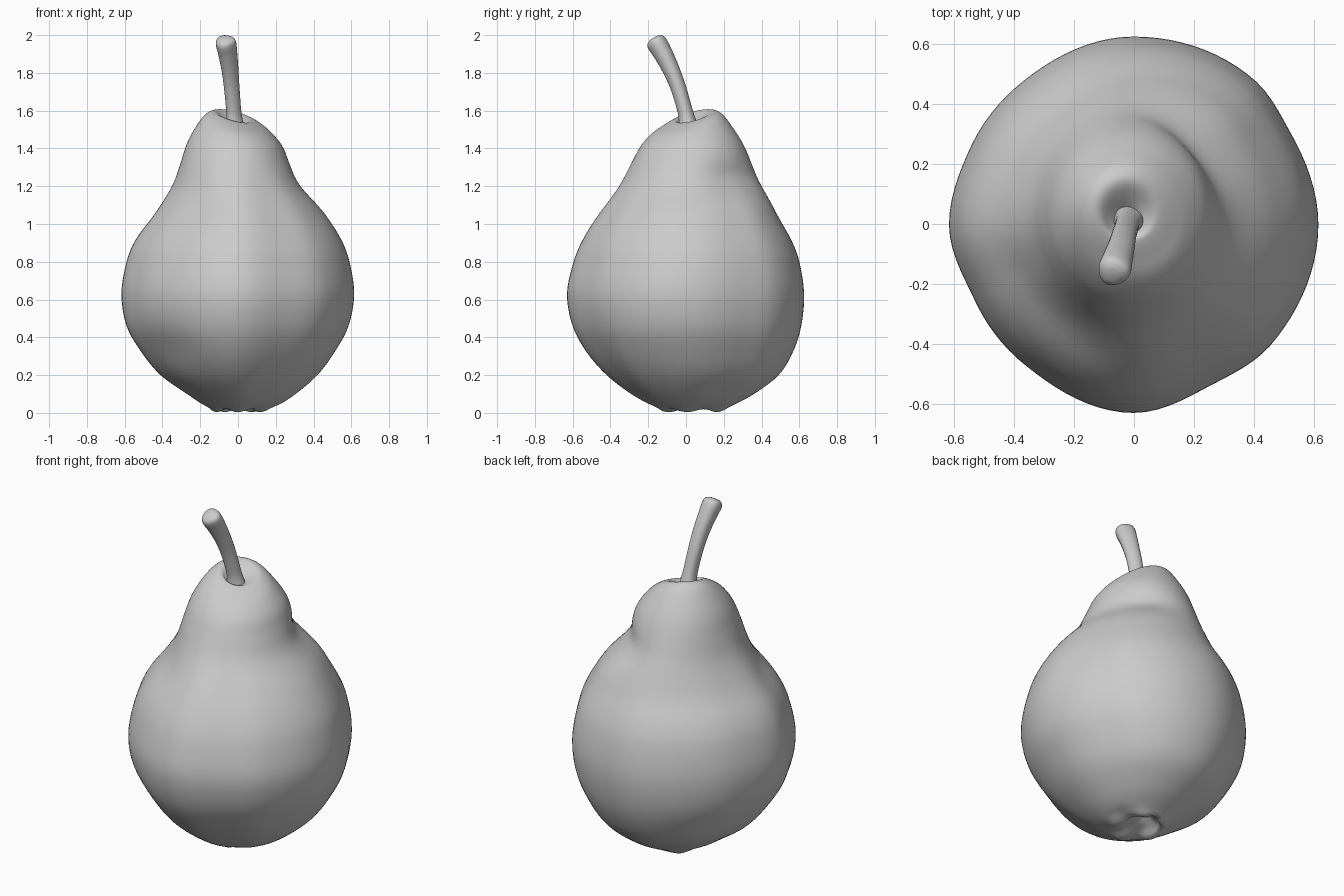
import bpy, bmesh, math
from mathutils import Vector

if "Cube" in bpy.data.objects:
    bpy.data.objects.remove(bpy.data.objects["Cube"])

SEG = 96


def loft(name, rings):
    """Skin a list of closed rings and cap both ends."""
    bm = bmesh.new()
    loops = [[bm.verts.new(p) for p in r] for r in rings]
    n = len(loops[0])
    for a, b in zip(loops, loops[1:]):
        for i in range(n):
            j = (i + 1) % n
            bm.faces.new((a[i], a[j], b[j], b[i]))
    bm.faces.new(loops[0][::-1])
    bm.faces.new(loops[-1])
    bmesh.ops.recalc_face_normals(bm, faces=bm.faces)
    me = bpy.data.meshes.new(name)
    bm.to_mesh(me)
    bm.free()
    me.shade_smooth()
    ob = bpy.data.objects.new(name, me)
    bpy.context.collection.objects.link(ob)
    return ob


def spline(rows, sub):
    """Catmull-Rom through rows of numbers."""
    out = []
    for k in range(len(rows) - 1):
        p = [rows[min(max(k + d, 0), len(rows) - 1)] for d in (-1, 0, 1, 2)]
        for s in range(sub):
            t = s / sub
            out.append([0.5 * (2 * b + (c - a) * t + (2 * a - 5 * b + 4 * c - d) * t * t
                               + (3 * b - a - 3 * c + d) * t ** 3) for a, b, c, d in zip(*p)])
    out.append(list(rows[-1]))
    return out


def bump(deg, z, deg0, z0, wdeg, wz):
    d = (deg - deg0 + 180) % 360 - 180
    return math.exp(-(d / wdeg) ** 2 - ((z - z0) / wz) ** 2)


# Body levels: z, left, right, front, back, slope of the level
levels = [
    (0.065, -0.02, 0.03, 0.07, 0.12, 0), (0.04, -0.07, 0.07, 0.02, 0.15, 0),
    (0.008, -0.12, 0.12, -0.09, 0.19, 0), (0.04, -0.18, 0.21, -0.18, 0.25, 0),
    (0.10, -0.27, 0.305, -0.29, 0.36, 0), (0.20, -0.41, 0.42, -0.42, 0.49, 0),
    (0.32, -0.51, 0.51, -0.525, 0.565, 0), (0.46, -0.59, 0.585, -0.60, 0.61, 0),
    (0.63, -0.617, 0.615, -0.63, 0.625, 0), (0.80, -0.59, 0.59, -0.595, 0.60, 0),
    (0.92, -0.54, 0.545, -0.545, 0.555, 0), (1.05, -0.445, 0.46, -0.465, 0.48, 0),
    (1.20, -0.35, 0.335, -0.355, 0.405, 0), (1.32, -0.305, 0.275, -0.29, 0.35, 0),
    (1.42, -0.27, 0.235, -0.24, 0.30, 0.03), (1.50, -0.22, 0.18, -0.18, 0.24, 0.1),
    (1.55, -0.17, 0.13, -0.115, 0.19, 0.2), (1.57, -0.12, 0.08, -0.06, 0.14, 0.25),
    (1.545, -0.08, 0.04, -0.04, 0.08, 0.2), (1.515, -0.04, 0.0, -0.01, 0.03, 0)]

# Uneven outline seen from above: angle, radius factor
outline = [(0, 1), (30, .98), (50, 1.01), (90, 1), (128, .97), (155, .975), (180, 1),
           (205, .95), (232, .95), (270, 1), (297, .95), (320, .98), (360, 1)]


def factor(deg):
    for (a, u), (b, v) in zip(outline, outline[1:]):
        if a <= deg <= b:
            t = (deg - a) / (b - a)
            return u + (v - u) * t * t * (3 - 2 * t)


rings = []
for z, x0, x1, y0, y1, slope in spline(levels, 5):
    cx, cy = (x0 + x1) / 2, (y0 + y1) / 2
    ring = []
    for i in range(SEG):
        deg = 360 * i / SEG
        c, s = math.cos(math.radians(deg)), math.sin(math.radians(deg))
        fade = min(1, max(0, (1.35 - z) / 0.3))
        f = 1 + (factor(deg) - 1) * fade
        # Shoulder creases and the shallow dents low on the sides
        f -= 0.11 * bump(deg, z, 45, 1.25, 35, 0.08)
        f += 0.02 * bump(deg, z, 45, 1.08, 40, 0.08)
        f -= 0.05 * bump(deg, z, 228, 1.10, 30, 0.10)
        f -= 0.03 * bump(deg, z, 225, 0.33, 18, 0.13)
        dx, dy = c * (x1 - x0) / 2 * f, s * (y1 - y0) / 2 * f
        # Puckers around the blossom end
        pucker = 0.008 * (1 + math.sin(math.radians(5 * deg))) * math.exp(-((math.hypot(dx, dy) - 0.13) / 0.05) ** 2) \
            if z < 0.2 else 0
        ring.append((cx + dx, cy + dy, max(0.0, z + slope * (dy - dx) + pucker - 0.004 * (z < 0.02))))
    rings.append(ring)
loft("pear_body", rings)

# Stem: x, y, z, radius along a bent path
path = [(-0.02, 0.015, 1.49, .06), (-0.022, 0.008, 1.54, .047), (-0.025, -0.005, 1.60, .04),
        (-0.035, -0.04, 1.72, .041), (-0.045, -0.08, 1.82, .045), (-0.058, -0.125, 1.91, .051),
        (-0.066, -0.152, 1.955, .054), (-0.069, -0.164, 1.975, .046), (-0.07, -0.17, 1.985, .025)]
pts = spline(path, 4)
stem = []
for k, (x, y, z, r) in enumerate(pts):
    a, b = pts[max(k - 1, 0)], pts[min(k + 1, len(pts) - 1)]
    t = (Vector(b[:3]) - Vector(a[:3])).normalized()
    u = Vector((0, 1, 0)).cross(t).normalized()
    v = t.cross(u)
    stem.append([Vector((x, y, z)) + r * (u * math.cos(q) + v * math.sin(q)) *
                 (1 + 0.05 * math.cos(3 * q)) for q in (math.tau * i / 24 for i in range(24))])
loft("stem", stem)
